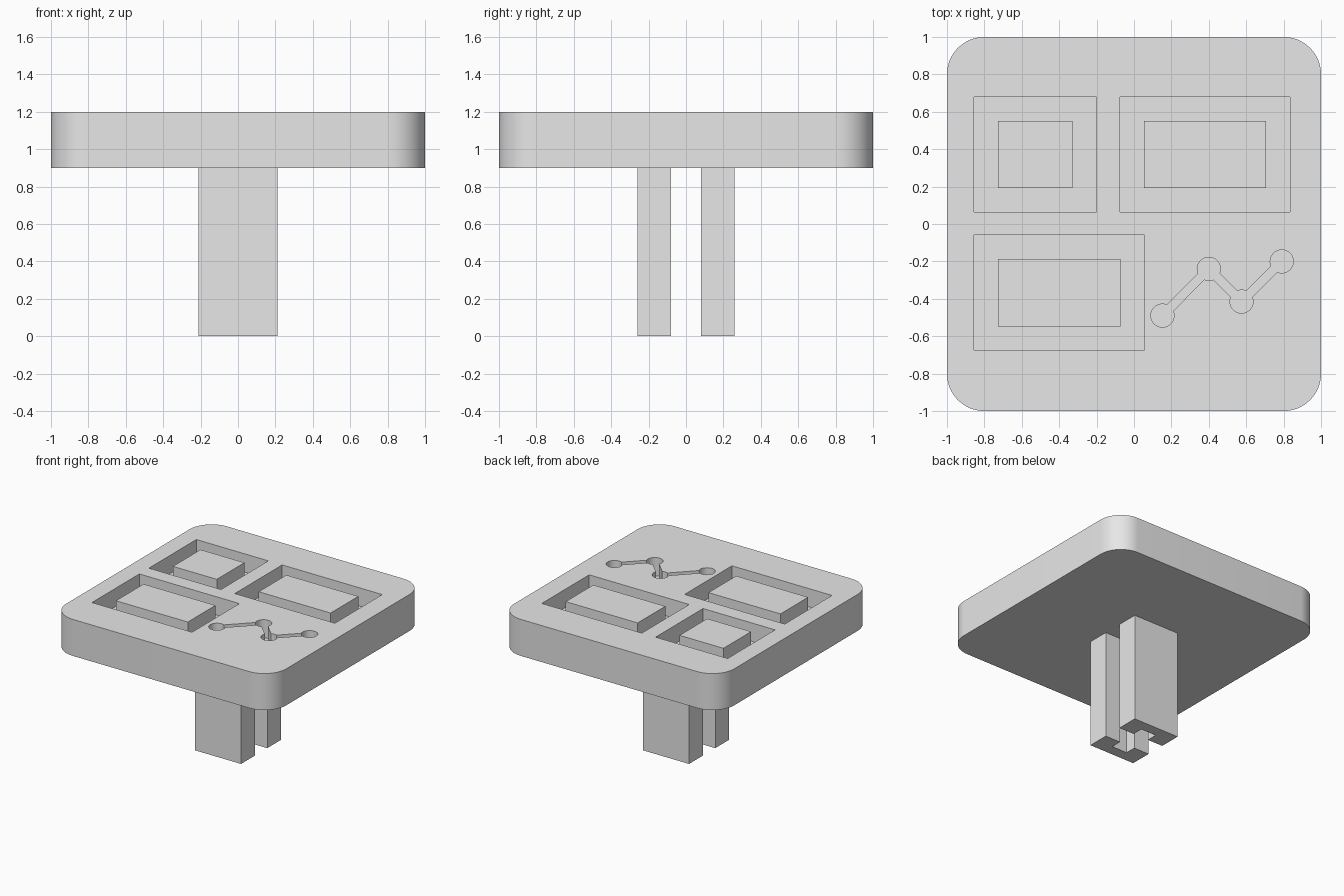
import bpy, bmesh, math
from mathutils import Matrix, Vector

cube = bpy.data.objects.get("Cube")
if cube:
    bpy.data.objects.remove(cube, do_unlink=True)

BOTTOM, TOP, FLOOR = 0.9, 1.2, 1.05

grey = bpy.data.materials.new("light_grey")
grey.use_nodes = True
grey.diffuse_color = (0.8, 0.8, 0.8, 1)
grey.node_tree.nodes["Principled BSDF"].inputs["Base Color"].default_value = (0.8, 0.8, 0.8, 1)


def prism(name, outline, z0, z1):
    """Extrude a counter-clockwise outline from z0 up to z1."""
    bm = bmesh.new()
    face = bm.faces.new([bm.verts.new((x, y, z0)) for x, y in outline])
    ext = bmesh.ops.extrude_face_region(bm, geom=[face])
    verts = [g for g in ext["geom"] if isinstance(g, bmesh.types.BMVert)]
    bmesh.ops.translate(bm, verts=verts, vec=(0, 0, z1 - z0))
    bmesh.ops.recalc_face_normals(bm, faces=bm.faces)
    mesh = bpy.data.meshes.new(name)
    bm.to_mesh(mesh)
    bm.free()
    mesh.materials.append(grey)
    obj = bpy.data.objects.new(name, mesh)
    bpy.context.collection.objects.link(obj)
    return obj


def rect(x0, x1, y0, y1):
    return [(x0, y0), (x1, y0), (x1, y1), (x0, y1)]


def arc(cx, cy, r, start, sweep, steps):
    return [(cx + r * math.cos(start + sweep * i / steps),
             cy + r * math.sin(start + sweep * i / steps)) for i in range(steps + 1)]


def cut(target, outline):
    """Sink an outline into the top of the target down to the floor."""
    cutter = prism("cutter", outline, FLOOR, TOP + 0.1)
    cutter.hide_render = True
    mod = target.modifiers.new("cut", "BOOLEAN")
    mod.operation, mod.solver, mod.object = "DIFFERENCE", "EXACT", cutter
    bpy.context.view_layer.objects.active = target
    bpy.ops.object.modifier_apply(modifier=mod.name)
    bpy.data.objects.remove(cutter, do_unlink=True)


# Rounded square plate
outline = []
for i, (sx, sy) in enumerate([(1, 1), (-1, 1), (-1, -1), (1, -1)]):
    outline += arc(0.8 * sx, 0.8 * sy, 0.2, i * math.pi / 2, math.pi / 2, 16)
plate = prism("plate", outline, BOTTOM, TOP)

# Rectangular moats, each with a flush island in the middle
moats = {"back_right": (-0.855, -0.2, 0.065, 0.68),
         "back_left": (-0.075, 0.835, 0.065, 0.68),
         "front_right": (-0.855, 0.055, -0.675, -0.06)}
gap = 0.128
for name, (x0, x1, y0, y1) in moats.items():
    cut(plate, rect(x0, x1, y0, y1))
    prism(name + "_island", rect(x0 + gap, x1 - gap, y0 + gap, y1 - gap), FLOOR - 0.02, TOP)

# Engraved zigzag: round dots joined by narrow channels
dots = [Vector(p) for p in ((0.152, -0.49), (0.4, -0.24), (0.575, -0.415), (0.79, -0.2))]
for p in dots:
    cut(plate, arc(p.x, p.y, 0.062, 0, math.tau, 32)[:-1])
for a, b in zip(dots, dots[1:]):
    d = (b - a).normalized()
    side = Vector((-d.y, d.x)) * 0.023
    cut(plate, [tuple(a - side), tuple(b - side), tuple(b + side), tuple(a + side)])

# Two stem prongs, each a channel section open toward the other
for name, s in (("front_prong", -1), ("back_prong", 1)):
    section = [(-0.21, 0.26), (-0.21, 0.08), (-0.07, 0.08), (-0.07, 0.17),
               (0.07, 0.17), (0.07, 0.08), (0.21, 0.08), (0.21, 0.26)]
    prism(name, [(x, s * y) for x, y in section], 0, BOTTOM + 0.02)

# Smooth rounded walls, keep hard edges sharp
bpy.ops.object.select_all(action="DESELECT")
plate.select_set(True)
bpy.context.view_layer.objects.active = plate
bpy.ops.object.shade_smooth_by_angle(angle=math.radians(30))
